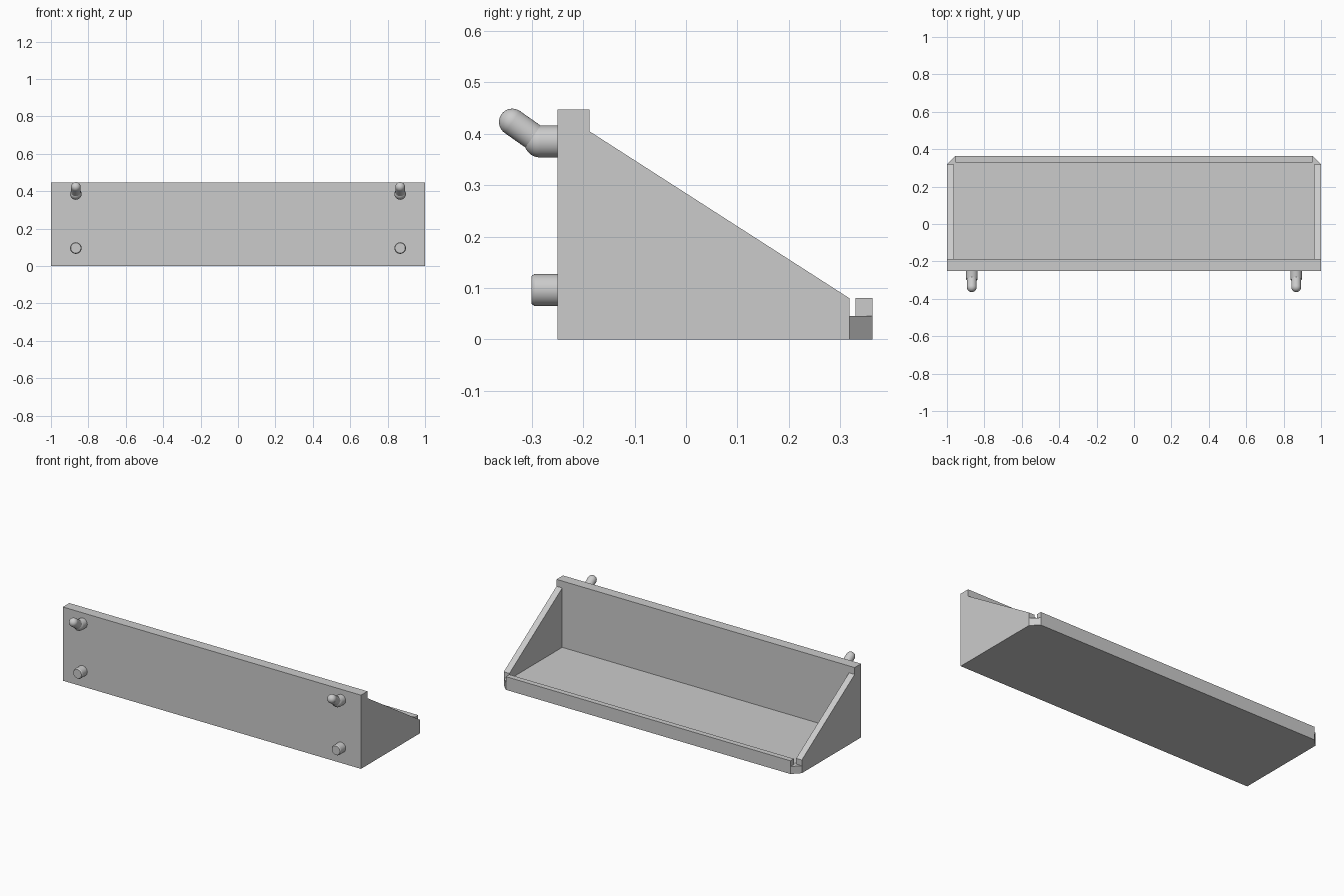
import bpy, bmesh
from mathutils import Vector

if "Cube" in bpy.data.objects:
    bpy.data.objects.remove(bpy.data.objects["Cube"])

grey = bpy.data.materials.new("plain_grey")
grey.use_nodes = True
COLOUR = (0.6, 0.6, 0.6, 1)
grey.diffuse_color = COLOUR
grey.node_tree.nodes["Principled BSDF"].inputs["Base Color"].default_value = COLOUR


def finish(name, bm, smooth=False):
    bmesh.ops.recalc_face_normals(bm, faces=bm.faces)
    mesh = bpy.data.meshes.new(name)
    bm.to_mesh(mesh)
    bm.free()
    mesh.materials.append(grey)
    obj = bpy.data.objects.new(name, mesh)
    bpy.context.collection.objects.link(obj)
    if smooth:
        bpy.ops.object.select_all(action="DESELECT")
        obj.select_set(True)
        bpy.context.view_layer.objects.active = obj
        bpy.ops.object.shade_smooth_by_angle()
    return obj


def prism(name, points, offset):
    """Extrude a closed outline along an offset."""
    bm = bmesh.new()
    face = bm.faces.new([bm.verts.new(p) for p in points])
    ext = bmesh.ops.extrude_face_region(bm, geom=[face], use_keep_orig=True)
    moved = [v for v in ext["geom"] if isinstance(v, bmesh.types.BMVert)]
    bmesh.ops.translate(bm, verts=moved, vec=offset)
    return finish(name, bm)


def rod(bm, start, end, r1, r2):
    a, b = Vector(start), Vector(end)
    made = bmesh.ops.create_cone(bm, cap_ends=True, segments=32, radius1=r1,
                                 radius2=r2, depth=(b - a).length)
    turn = (b - a).to_track_quat("Z", "Y").to_matrix()
    bmesh.ops.rotate(bm, verts=made["verts"], cent=(0, 0, 0), matrix=turn)
    bmesh.ops.translate(bm, verts=made["verts"], vec=(a + b) / 2)


def ball(bm, centre, radius):
    made = bmesh.ops.create_uvsphere(bm, u_segments=32, v_segments=16, radius=radius)
    bmesh.ops.translate(bm, verts=made["verts"], vec=centre)


FRONT, PLATE, WALL_END, LIP_IN, BACK = -0.25, -0.188, 0.318, 0.33, 0.363
FLOOR, LIP_TOP, TOP, CORNER = 0.045, 0.08, 0.447, 0.955

# Upright mounting plate
prism("mounting_plate", [(-1, FRONT, 0), (1, FRONT, 0), (1, PLATE, 0), (-1, PLATE, 0)],
      (0, 0, TOP))

# Tray floor with two clipped corners
prism("tray_floor", [(-1, PLATE, 0), (1, PLATE, 0), (1, WALL_END, 0),
                     (CORNER, BACK, 0), (-CORNER, BACK, 0), (-1, WALL_END, 0)],
      (0, 0, FLOOR))

# Low lip along the open edge
prism("tray_lip", [(-CORNER, LIP_IN, FLOOR), (CORNER, LIP_IN, FLOOR),
                   (CORNER, BACK, FLOOR), (-CORNER, BACK, FLOOR)],
      (0, 0, LIP_TOP - FLOOR))

for side, s in (("left", 1), ("right", -1)):
    # Sloping end wall
    prism(side + "_end_wall", [(s, PLATE, FLOOR), (s, WALL_END, FLOOR),
                               (s, WALL_END, LIP_TOP), (s, PLATE, 0.405)],
          (-s * 0.038, 0, 0))
    x = s * 0.867
    # Straight lower peg with a chamfered tip
    bm = bmesh.new()
    rod(bm, (x, FRONT, 0.096), (x, -0.295, 0.096), 0.031, 0.031)
    rod(bm, (x, -0.295, 0.096), (x, -0.301, 0.096), 0.031, 0.027)
    finish(side + "_lower_peg", bm, True)
    # Upper hook: straight stub, rounded elbow, raised round-ended arm
    elbow, tip = (x, -0.284, 0.385), (x, -0.338, 0.423)
    bm = bmesh.new()
    rod(bm, (x, FRONT, 0.385), elbow, 0.031, 0.031)
    ball(bm, elbow, 0.031)
    rod(bm, elbow, tip, 0.026, 0.026)
    ball(bm, tip, 0.026)
    finish(side + "_upper_hook", bm, True)
